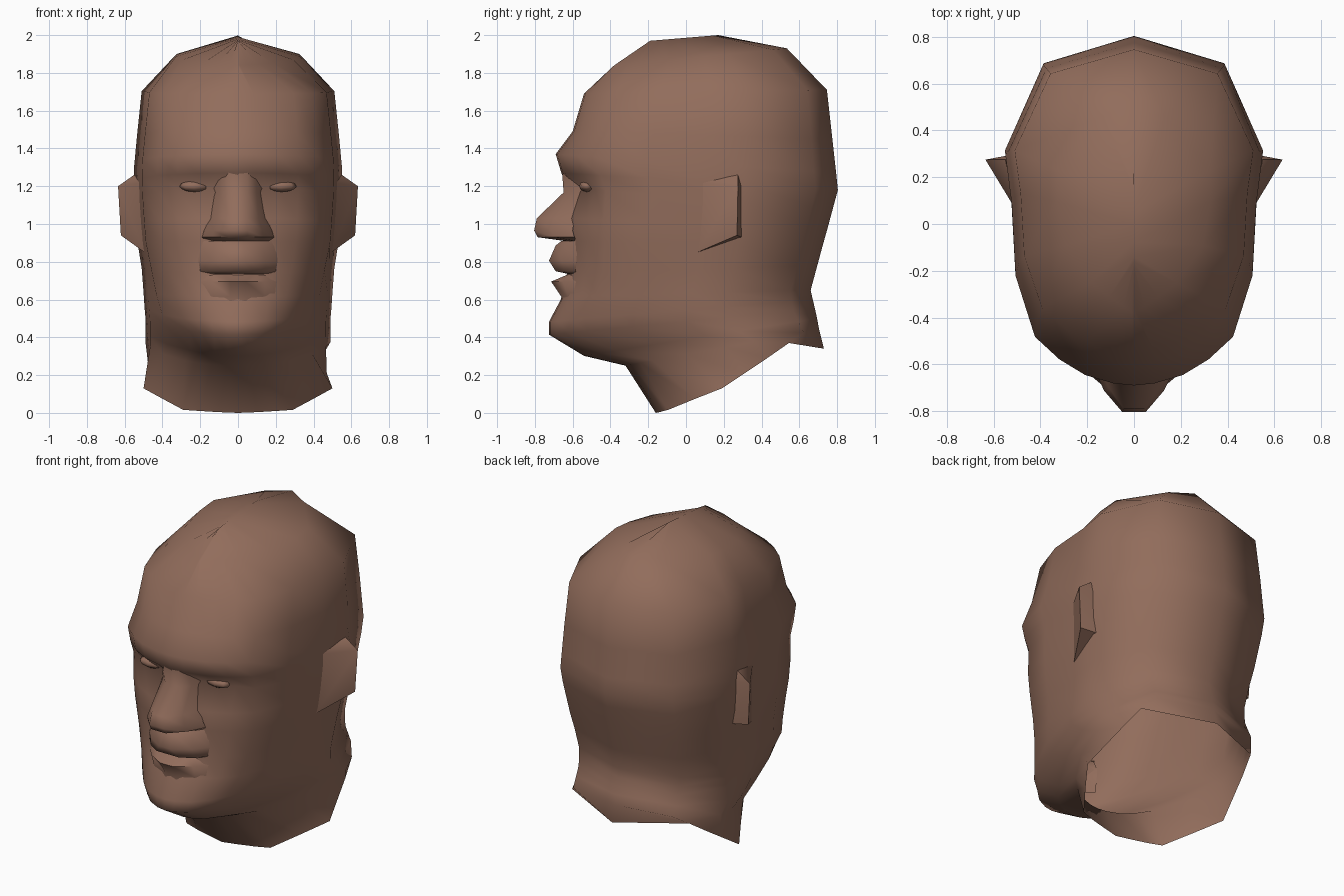
import bpy, bmesh, math
from mathutils import Matrix

if "Cube" in bpy.data.objects:
    bpy.data.objects.remove(bpy.data.objects["Cube"])

skin = bpy.data.materials.new("brown_skin")
skin.diffuse_color = (0.287, 0.152, 0.106, 1)
skin.use_nodes = True
skin.node_tree.nodes["Principled BSDF"].inputs["Base Color"].default_value = skin.diffuse_color


def finish(bm, name, angle=None):
    bmesh.ops.remove_doubles(bm, verts=bm.verts, dist=0.0005)
    bmesh.ops.recalc_face_normals(bm, faces=bm.faces)
    me = bpy.data.meshes.new(name)
    bm.to_mesh(me)
    bm.free()
    ob = bpy.data.objects.new(name, me)
    bpy.context.collection.objects.link(ob)
    me.materials.append(skin)
    for p in me.polygons:
        p.use_smooth = True
    if angle:
        bpy.ops.object.select_all(action='DESELECT')
        ob.select_set(True)
        bpy.context.view_layer.objects.active = ob
        bpy.ops.object.shade_smooth_by_angle(angle=math.radians(angle))
    return ob


def loft(name, rings, closed=True, angle=None):
    bm = bmesh.new()
    vs = [[bm.verts.new(p) for p in r] for r in rings]
    n = len(rings[0])
    for a, b in zip(vs, vs[1:]):
        for i in range(n if closed else n - 1):
            k = (i + 1) % n
            bm.faces.new((a[i], a[k], b[k], b[i]))
    return finish(bm, name, angle)


# Head shell: half plan (width share, depth share), front centre to back centre
plan = [(0, 0), (.16, .006), (.38, .03), (.58, .075), (.77, .14), (.92, .315),
        (.95, .52), (1, .665), (.70, .92), (0, 1)]
# Rings: front y, front z, back y, back z, half width, jaw narrowing
rows = [(-.19, 1.97, .17, 2.0, 0, 1),
        (-.38, 1.84, .534, 1.93, .345, 1),
        (-.54, 1.69, .746, 1.71, .51, 1),
        (-.60, 1.49, .775, 1.45, .535, 1),
        (-.69, 1.37, .795, 1.27, .55, 1),
        (-.66, 1.27, .804, 1.18, .552, 1),
        (-.62, 1.19, .777, 1.08, .55, 1),
        (-.63, 1.03, .75, .98, .54, 1),
        (-.62, .91, .722, .88, .53, 1),
        (-.63, .74, .695, .78, .51, .95),
        (-.655, .615, .66, .65, .50, .88),
        (-.725, .483, .671, .60, .495, .76),
        (-.725, .414, .683, .55, .49, .68),
        (-.54, .302, .694, .50, .49, .66),
        (-.32, .25, .705, .44, .49, .75)]
# Open neck rim, front to back
rim = [(0, -.16, 0), (.1, -.14, .004), (.2, -.12, .01), (.29, -.095, .016),
       (.4, .05, .075), (.5, .19, .13), (.47, .31, .21), (.44, .43, .29),
       (.405, .545, .37), (0, .73, .34)]
halves = []
for r, (yf, zf, yb, zb, w, jaw) in enumerate(rows):
    half = []
    for j, (u, t) in enumerate(plan):
        x = u * w * (jaw if j < 5 else (1 + jaw) / 2 if j == 5 else 1)
        y, z = yf + t * (yb - yf), zf + t * (zb - zf)
        if r == 1:                      # rounder crown
            x *= math.sqrt(4 * t * (1 - t)) if t < 1 else 0
        if r == 6 and 1 <= j <= 3:      # eye sockets
            y += (.05, .055, .035)[j - 1]
        half.append((x, y, z))
    halves.append(half)
halves.append(rim)
loft("head", [h + [(-x, y, z) for x, y, z in h[-2:0:-1]] for h in halves])


# Raised face features: z, front y, front half width, root half width, root y
def relief(name, rows, angle=60):
    rs = []
    for z, yf, wf, wr, yr in rows:
        wm, ym = wf + (wr - wf) * .6, yf + (yr - yf) * .45
        h = [(wr, yr), (wm, ym), (wf, yf)]
        rs.append([(-x, y, z) for x, y in h] + [(x, y, z) for x, y in h[::-1]])
    return loft(name, rs, False, angle)


relief("nose", [(1.33, -.66, .05, .12, -.60), (1.167, -.648, .05, .13, -.54),
                (1.03, -.79, .045, .15, -.59), (.965, -.804, .05, .18, -.60),
                (.93, -.785, .05, .19, -.59), (.907, -.62, .05, .17, -.57)])
relief("upper_lip", [(.91, -.66, .03, .2, -.57), (.886, -.69, .03, .2, -.575),
                     (.806, -.725, .04, .21, -.58), (.75, -.69, .08, .20, -.585),
                     (.735, -.62, .08, .18, -.57)], 75)
relief("lower_lip", [(.735, -.62, .08, .18, -.57), (.695, -.714, .04, .21, -.575),
                     (.615, -.66, .04, .21, -.58), (.54, -.67, .04, .2, -.58)], 75)

# Ears (flared wedges) and eyes, on both sides
ear = [(.635, .275, 1.2), (.62, .27, .94), (.55, .275, 1.26), (.505, .06, 1.22),
       (.495, .06, .85), (.53, .295, 1.2), (.52, .295, .93)]
for side, s in (("left", 1), ("right", -1)):
    bm = bmesh.new()
    for x, y, z in ear:
        bm.verts.new((s * x, y, z))
    bmesh.ops.convex_hull(bm, input=bm.verts)
    finish(bm, side + "_ear", 65)
    bm = bmesh.new()
    m = Matrix.Translation((s * .23, -.525, 1.2)) @ Matrix.Diagonal((.08, .04, .03, 1))
    bmesh.ops.create_uvsphere(bm, u_segments=8, v_segments=6, radius=1, matrix=m)
    finish(bm, side + "_eye")
